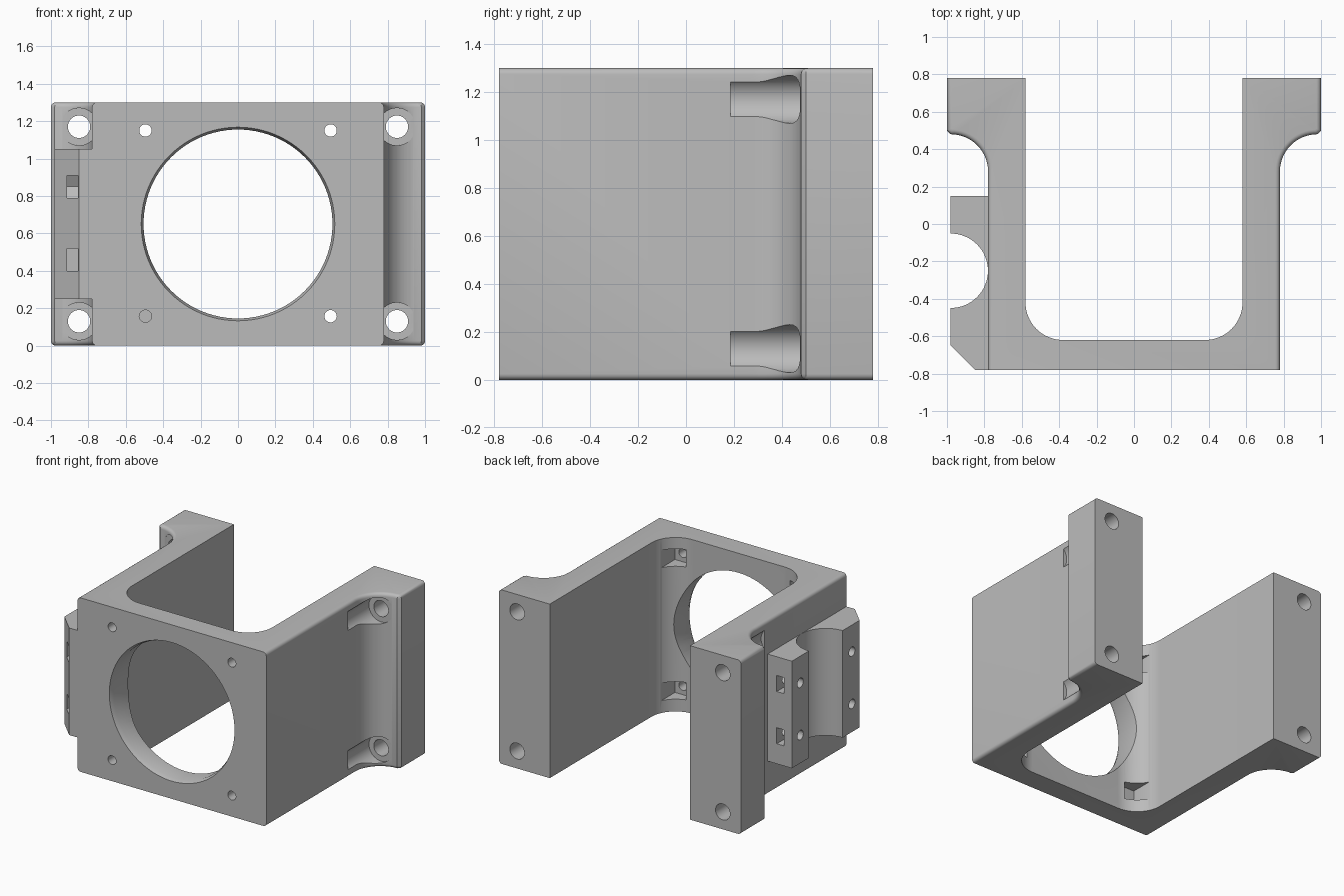
import bpy, bmesh, math
from mathutils import Matrix, Vector

if "Cube" in bpy.data.objects:
    bpy.data.objects.remove(bpy.data.objects["Cube"])

grey = bpy.data.materials.new("matte grey")
grey.use_nodes = True
grey.diffuse_color = (0.5, 0.5, 0.5, 1)
grey.node_tree.nodes["Principled BSDF"].inputs["Base Color"].default_value = (0.5, 0.5, 0.5, 1)
HEIGHT = 1.3


def arc(cx, cy, r, start, end, steps=16):
    """Points along an arc, angles in degrees."""
    angles = [math.radians(start + (end - start) * i / steps) for i in range(steps + 1)]
    return [(cx + r * math.cos(a), cy + r * math.sin(a)) for a in angles]


def finish(bm, name):
    bmesh.ops.recalc_face_normals(bm, faces=bm.faces)
    mesh = bpy.data.meshes.new(name)
    bm.to_mesh(mesh)
    bm.free()
    mesh.materials.append(grey)
    obj = bpy.data.objects.new(name, mesh)
    bpy.context.collection.objects.link(obj)
    return obj


def prism(profile, z0, z1):
    bm = bmesh.new()
    face = bm.faces.new([bm.verts.new((x, y, z0)) for x, y in profile])
    top = bmesh.ops.extrude_face_region(bm, geom=[face])["geom"]
    verts = [v for v in top if isinstance(v, bmesh.types.BMVert)]
    bmesh.ops.translate(bm, verts=verts, vec=(0, 0, z1 - z0))
    return bm


def rod(start, end, r, r_end=None, sides=32):
    """Cylinder, cone or hexagonal prism between two points."""
    start, end = Vector(start), Vector(end)
    axis = end - start
    turn = axis.to_track_quat('Z', 'Y').to_matrix().to_4x4()
    bm = bmesh.new()
    bmesh.ops.create_cone(bm, cap_ends=True, segments=sides, radius1=r,
                          radius2=r if r_end is None else r_end, depth=axis.length,
                          matrix=Matrix.Translation((start + end) / 2) @ turn)
    return finish(bm, "cutter")


def box(low, high):
    low, high = Vector(low), Vector(high)
    bm = bmesh.new()
    bmesh.ops.create_cube(bm, size=1, matrix=Matrix.Translation((low + high) / 2)
                          @ Matrix.Diagonal((*(high - low), 1)))
    return finish(bm, "cutter")


def combine(target, other, operation='DIFFERENCE'):
    mod = target.modifiers.new("boolean", 'BOOLEAN')
    mod.operation, mod.object, mod.solver = operation, other, 'EXACT'
    bpy.context.view_layer.objects.active = target
    bpy.ops.object.modifier_apply(modifier=mod.name)
    bpy.data.objects.remove(other)


# U-shaped bracket with rear flanges, as half an outline mirrored across x
outer = [(0.78, -0.78)] + arc(0.98, 0.28, 0.2, 180, 90) + [(1, 0.5), (1, 0.78)]
inner = [(0.58, 0.78)] + arc(0.38, -0.42, 0.2, 0, -90)
half = outer + inner
bm = prism(half + [(-x, y) for x, y in reversed(half)], 0, HEIGHT)

# Rounded top and bottom edges along the outside
def on_outside(v):
    return any(abs(abs(v.co.x) - x) + abs(v.co.y - y) < 1e-4 for x, y in outer)

rims = [e for e in bm.edges if abs(e.verts[0].co.z - e.verts[1].co.z) < 1e-5
        and all(on_outside(v) for v in e.verts)
        and e.verts[0].co.x * e.verts[1].co.x > 0]
bmesh.ops.bevel(bm, geom=rims, offset=0.025, segments=4, profile=0.5, affect='EDGES')
bracket = finish(bm, "fan_bracket")

# Rod clip block on the right wall
clip_outline = ([(-0.7, 0.15), (-0.98, 0.15)] + arc(-0.98, -0.25, 0.199, 90, -90, 32)
                + [(-0.98, -0.65), (-0.85, -0.78), (-0.7, -0.78)])
combine(bracket, finish(prism(clip_outline, 0.25, 1.05), "clip_block"), 'UNION')

# Large round opening with a chamfered front rim
mid = HEIGHT / 2
combine(bracket, rod((0, -0.9, mid), (0, -0.3, mid), 0.505, sides=96))
combine(bracket, rod((0, -0.8, mid), (0, -0.74, mid), 0.525, 0.503, sides=96))

for side in (-1, 1):
    # Front screw holes with nut pockets in the inner corners
    for z in (0.157, 1.15):
        x = side * 0.495
        combine(bracket, rod((x, -0.9, z), (x, -0.4, z), 0.033))
        combine(bracket, box((x - 0.065, -0.67, z - 0.065), (x + 0.065, -0.3, z + 0.065)))
    # Flange bolt holes with counterbores
    for z in (0.13, 1.17):
        x = side * 0.85
        combine(bracket, rod((x, 0.3, z), (x, 0.9, z), 0.06))
        combine(bracket, rod((x, 0.185, z), (x, 0.475, z), 0.1))

# Clip screw holes, each with a hexagonal nut slot open to the block's end
for z in (0.46, 0.85):
    for y, end in ((0.05, 0.25), (-0.56, -0.9)):
        combine(bracket, rod((-1.1, y, z), (-0.8, y, z), 0.035))
        nut = rod((-0.915, y, z), (-0.855, y, z), 0.069, sides=6)
        nut.data.transform(Matrix.Translation((0, y, z)) @ Matrix.Rotation(math.radians(90), 4, 'X')
                           @ Matrix.Translation((0, -y, -z)))
        corner = max((v.co.z for v in nut.data.vertices)) - z
        if corner > 0.065:
            nut.data.transform(Matrix.Translation((0, y, z))
                               @ Matrix.Rotation(math.radians(30), 4, 'X')
                               @ Matrix.Translation((0, -y, -z)))
        combine(bracket, nut)
        combine(bracket, box((-0.915, min(y, end), z - 0.06), (-0.855, max(y, end), z + 0.06)))

# Smooth curves, crisp edges
bpy.ops.object.select_all(action='DESELECT')
bracket.select_set(True)
bpy.context.view_layer.objects.active = bracket
bpy.ops.object.shade_smooth_by_angle(angle=math.radians(30))
